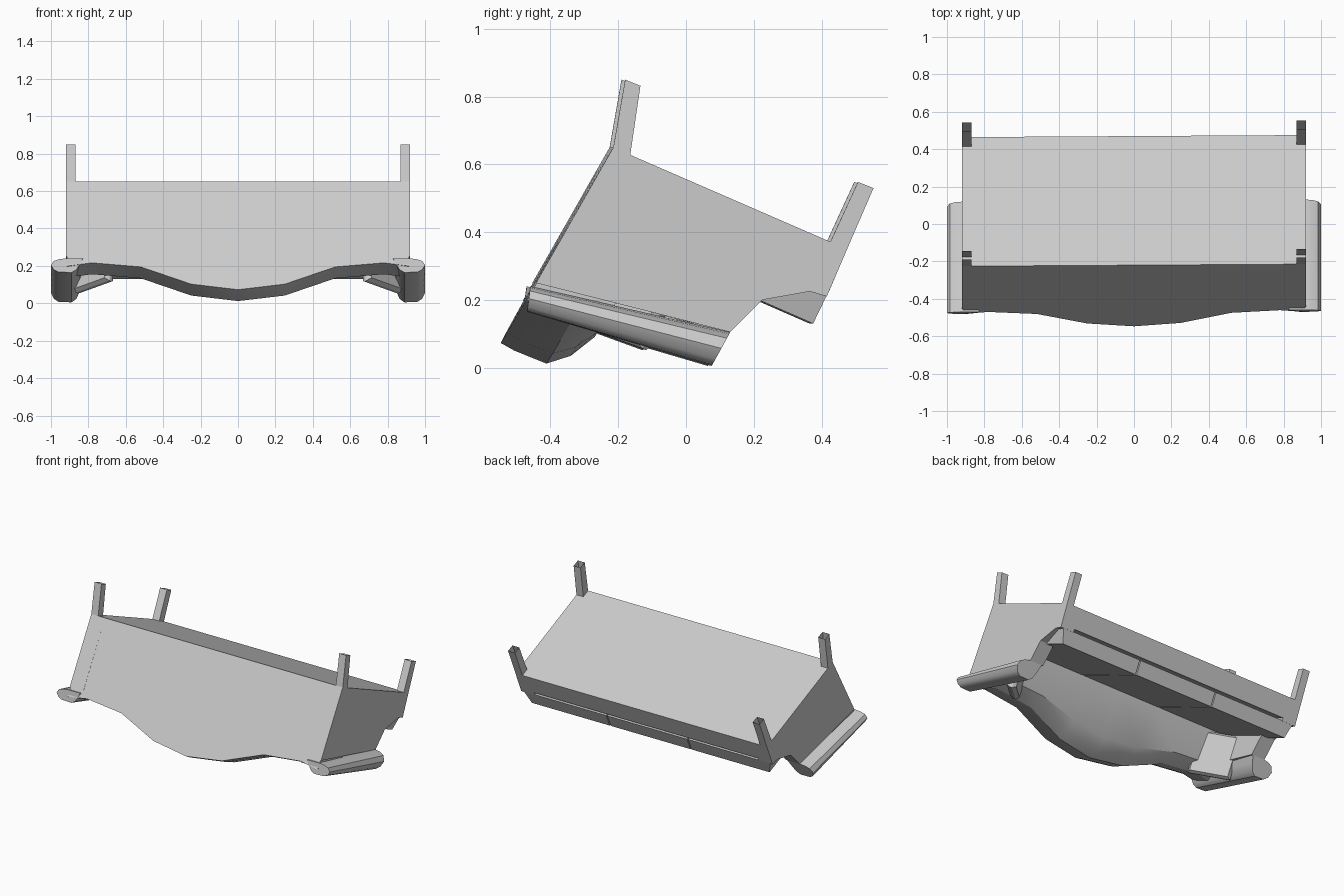
import bpy, bmesh, math
from mathutils import Vector

if "Cube" in bpy.data.objects:
    bpy.data.objects.remove(bpy.data.objects["Cube"])

grey = bpy.data.materials.new("grey_fabric")
grey.diffuse_color = (0.6, 0.6, 0.6, 1)
grey.use_nodes = True
grey.node_tree.nodes["Principled BSDF"].inputs["Base Color"].default_value = grey.diffuse_color
YAW = 0.006  # the sofa lies very slightly turned


def loft(name, rings, smooth=0, caps=(True, True)):
    """Skin a row of equal closed rings into one object."""
    bm = bmesh.new()
    rows = [[bm.verts.new((x, y + YAW * x, z)) for x, y, z in r] for r in rings]
    n = len(rows[0])
    for a, b in zip(rows, rows[1:]):
        for i in range(n):
            bm.faces.new((a[i], a[(i + 1) % n], b[(i + 1) % n], b[i]))
    if caps[0]:
        bm.faces.new(rows[0][::-1])
    if caps[1]:
        bm.faces.new(rows[-1])
    bmesh.ops.recalc_face_normals(bm, faces=bm.faces)
    me = bpy.data.meshes.new(name)
    bm.to_mesh(me)
    bm.free()
    me.materials.append(grey)
    ob = bpy.data.objects.new(name, me)
    bpy.context.collection.objects.link(ob)
    if smooth:
        bpy.ops.object.select_all(action='DESELECT')
        bpy.context.view_layer.objects.active = ob
        ob.select_set(True)
        bpy.ops.object.shade_smooth_by_angle(angle=math.radians(smooth))
    return ob


def slab(name, profile, x0, x1):
    """Extrude a side profile (y, z) across x."""
    return loft(name, [[(x, y, z) for y, z in profile] for x in (x0, x1)])


def mix(a, b, t):
    return [p + (q - p) * t for p, q in zip(a, b)]


# Seat base, upside down with its underside on top
slab("seat_base", [(-.22, .65), (-.17, .628), (.47, .35), (.418, .228), (-.2, .5)], -.915, .915)

# Three seat cushions, the outer ones narrowing at their outer ends
cushion = [(.41, .213), (.37, .13), (-.14, .353), (-.10, .436)]
for x0, x1 in ((-.9, -.30), (-.292, .292), (.30, .9)):
    rings = []
    for x in (x0, x1):
        trim = .03 if abs(x) > .5 else 0
        s = math.copysign(1, x)
        rings.append([(x - s * (trim if i in (1, 2) else 0), y, z)
                      for i, (y, z) in enumerate(cushion)])
    loft("seat_cushion", rings)

# Backrest with a serpentine crest, sliding the profile along the back's slope
slope = (.494, .869)
crest = [(0, 0), (.25, .034), (.52, .14), (.78, .165), (.915, .145)]
stations = [(-x, d) for x, d in crest[:0:-1]] + crest
profile = [((-.22, .65), 0), ((-.547, .073), 1), ((-.506, .05), 1), ((-.412, .012), 1),
           ((-.34, .035), .9), ((-.27, .09), .6), ((-.125, .345), 0), ((-.10, .55), 0)]
loft("backrest", [[(x, y + slope[0] * d * k, z + slope[1] * d * k)
                   for (y, z), k in profile] for x, d in stations], smooth=30)

# Arms: flat side panel and rolled top
panel = [(-.22, .65), (-.17, .628), (.47, .35), (.41, .21), (.36, .225),
         (.22, .2), (.125, .105), (-.448, .25)]
roll = [(.92, 1), (.955, .95), (.985, .82), (1.0, .52), (.985, .2), (.96, .03),
        (.89, 0), (.865, .18), (.845, .6), (.83, 1)]
ends = [((-.445, .145), (-.445, .25)), ((-.475, .165), (-.465, .24)),
        ((.07, .005), (.125, .105))]
for s in (-1, 1):
    slab("arm_panel", panel, s * .82, s * .92)
    rings = []
    for lo, hi in (ends[1], ends[2]):
        rings.append([(s * x, *mix(lo, hi, h)) for x, h in roll])
    loft("arm_roll", rings, smooth=35)

# Hollow legs, open at the tip
legs = {"rear_leg": [(-.22, .65), (-.17, .628), (-.14, .832), (-.185, .85)],
        "front_leg": [(.42, .37), (.47, .35), (.548, .53), (.502, .548)]}
for name, (a, b, c, d) in legs.items():
    for s in (-1, 1):
        foot = [(s * x, y, z) for x, (y, z) in ((.87, a), (.87, b), (.92, b), (.92, a))]
        tip = [(s * x, y, z) for x, (y, z) in ((.87, d), (.87, c), (.92, c), (.92, d))]
        loft(name, [foot, tip], caps=(True, False))

# Throw pillows leaning diagonally in the corners
corner = Vector((.84, -.11, .045))
across = Vector((-.18, -.18, .065))
up = Vector((0, .45, .89)) * .27
back = across.cross(up).normalized() * -.06
for s in (-1, 1):
    rings = []
    for depth, inset in ((0, .1), (.35, 0), (.65, 0), (1, .1)):
        ring = []
        for u, v in ((0, 0), (1, 0), (1, 1), (0, 1)):
            u, v = mix((u, v), (.5, .5), inset)
            p = corner + across * u + up * v + back * depth
            ring.append((s * p.x, p.y, p.z))
        rings.append(ring)
    loft("throw_pillow", rings)
